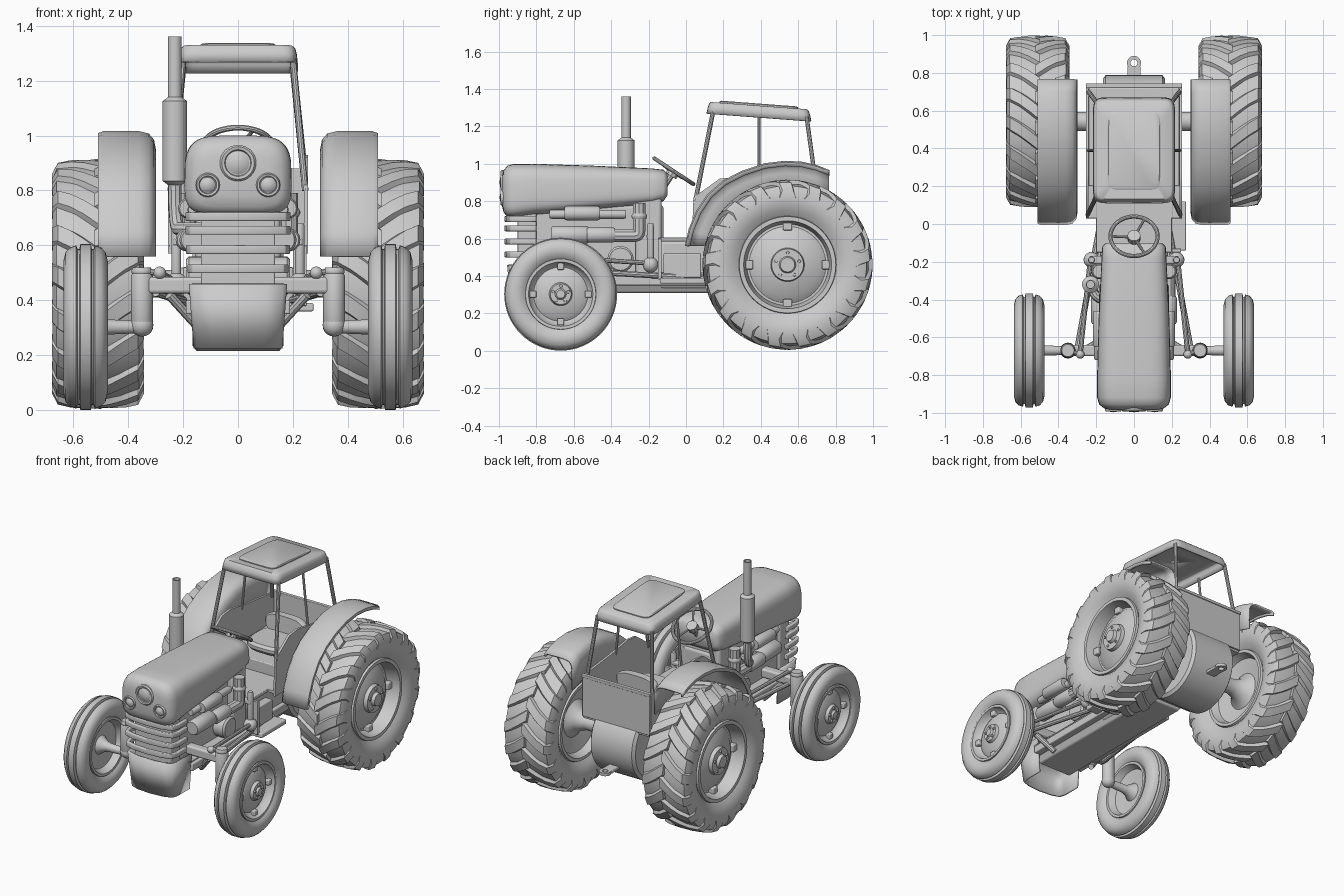
import bpy, bmesh, math
from mathutils import Vector

if "Cube" in bpy.data.objects:
    bpy.data.objects.remove(bpy.data.objects["Cube"])

def finish(name, mesh, mirror=False, bevel=0, solid=0, angle=35):
    if isinstance(mesh, bmesh.types.BMesh):
        bmesh.ops.remove_doubles(mesh, verts=mesh.verts, dist=1e-5)
        bmesh.ops.recalc_face_normals(mesh, faces=mesh.faces)
        me = bpy.data.meshes.new(name)
        mesh.to_mesh(me)
        mesh.free()
    else:
        me = mesh
    ob = bpy.data.objects.new(name, me)
    bpy.context.collection.objects.link(ob)
    bpy.ops.object.select_all(action='DESELECT')
    ob.select_set(True)
    bpy.context.view_layer.objects.active = ob
    bpy.ops.object.shade_smooth_by_angle(angle=math.radians(angle))
    if solid:
        m = ob.modifiers.new("thickness", 'SOLIDIFY')
        m.thickness = solid
        m.offset = 0
    if bevel:
        m = ob.modifiers.new("bevel", 'BEVEL')
        m.width, m.segments = bevel, 3
    if mirror:
        ob.modifiers.new("mirror", 'MIRROR')
    return ob

def skin(bm, rings, cyclic=True, caps=True):
    vs = [[bm.verts.new(p) for p in r] for r in rings]
    n = len(vs[0])
    for a, b in zip(vs, vs[1:]):
        for i in range(n if cyclic else n - 1):
            j = (i + 1) % n
            bm.faces.new((a[i], a[j], b[j], b[i]))
    if caps:
        bm.faces.new(vs[0])
        bm.faces.new(vs[-1])

def loft(name, rings, cyclic=True, caps=True, **kw):
    bm = bmesh.new()
    skin(bm, rings, cyclic, caps)
    return finish(name, bm, **kw)

def lathe(name, prof, o, axis=0, seg=48, caps=False, **kw):
    rings = []
    for a, r in prof:
        ring = []
        for k in range(seg):
            t = 2 * math.pi * k / seg
            p = Vector(o)
            p[axis] += a
            p[(axis + 1) % 3] += max(r, 1e-7) * math.cos(t)
            p[(axis + 2) % 3] += max(r, 1e-7) * math.sin(t)
            ring.append(p)
        rings.append(ring)
    return loft(name, rings, caps=caps, **kw)

def rod(name, o, axis, a, b, r, **kw):
    return lathe(name, [(a, 0), (a, r * .85), (a + .012, r), (b - .012, r), (b, r * .85), (b, 0)], o, axis, 24, **kw)

def ball(name, o, r, **kw):
    return lathe(name, [(-r * math.cos(i * math.pi / 10), r * math.sin(i * math.pi / 10)) for i in range(11)], o, 2, 20, **kw)

def box(name, lo, hi, bevel=.006, **kw):
    rings = [[(lo[0], lo[1], z), (hi[0], lo[1], z), (hi[0], hi[1], z), (lo[0], hi[1], z)] for z in (lo[2], hi[2])]
    return loft(name, rings, bevel=bevel, **kw)

def tube(name, pts, r, smooth=False, **kw):
    cu = bpy.data.curves.new(name, 'CURVE')
    cu.dimensions, cu.bevel_depth, cu.bevel_resolution, cu.use_fill_caps = '3D', r, 3, True
    s = cu.splines.new('NURBS' if smooth else 'POLY')
    s.points.add(len(pts) - 1)
    for p, c in zip(s.points, pts):
        p.co = (*c, 1)
    if smooth:
        s.order_u, s.use_endpoint_u, s.resolution_u = 3, True, 6
    tmp = bpy.data.objects.new("tmp", cu)
    bpy.context.collection.objects.link(tmp)
    dg = bpy.context.evaluated_depsgraph_get()
    me = bpy.data.meshes.new_from_object(tmp.evaluated_get(dg))
    bpy.data.objects.remove(tmp)
    return finish(name, me, **kw)

def oval(w, h, n, N=40):
    f = lambda v: math.copysign(abs(v) ** (2 / n), v)
    return [(w * f(math.cos(t)), h * f(math.sin(t))) for t in (2 * math.pi * (k + .5) / N for k in range(N))]

# rear wheels
RC = (.51, .543, .46)
half = [(.12, .25), (.15, .29), (.166, .34), (.165, .385), (.150, .422), (.08, .434)]
lathe("rear_tyre", half + [(-x, r) for x, r in reversed(half)], RC, seg=72, mirror=True)
lathe("rear_rim", [(.12, .262), (.142, .258), (.142, .235), (.10, .225), (.055, .218), (.055, .205), (.08, .17), (.10, .09), (.125, .085),
      (.125, .045), (.145, .038), (.145, 0)], RC, mirror=True)
lathe("rear_rim_back", [(-.12, .262), (-.14, .255), (-.14, .235), (-.09, .215), (-.07, .12), (-.11, .07), (-.17, .05), (-.26, .05), (-.36, .07)], RC, mirror=True)
bm = bmesh.new()
for side in (1, -1):
    for k in range(17):
        a0 = 2 * math.pi * (k + (.5 if side < 0 else 0)) / 17
        rings = []
        for x, top, base, da in [(-.012, .455, .42, 0), (.05, .454, .42, .11), (.10, .450, .41, .19), (.146, .441, .40, .25), (.168, .40, .36, .28)]:
            a = a0 - da
            rings.append([(RC[0] + side * x, RC[1] + r * math.cos(a + w), RC[2] + r * math.sin(a + w))
                          for r, w in ((base, -.12), (top, -.072), (top, .072), (base, .12))])
        skin(bm, rings)
finish("rear_tyre_lugs", bm, mirror=True, angle=30)

# front wheels
FC = (.555, -.67, .303)
half = [(.052, .183), (.072, .205), (.081, .24), (.073, .272), (.056, .29), (.034, .297), (.029, .284), (.023, .284), (.019, .302)]
lathe("front_tyre", half + [(-x, r) for x, r in reversed(half)], FC, seg=64, mirror=True)
lathe("front_rim", [(.05, .19), (.066, .188), (.066, .172), (.03, .16), (.018, .145), (.035, .12), (.046, .062), (.066, .055), (.066, .03),
      (.078, .022), (.078, 0)], FC, mirror=True)
lathe("front_rim_back", [(-.05, .19), (-.064, .186), (-.064, .17), (-.02, .15), (-.01, .06), (-.04, .04), (-.07, .028), (-.21, .022)], FC, mirror=True)

# rim tabs and wheel bolts
for nm, c, r, x, s, hub, hx in (("rear", RC, .208, .07, .024, .065, .125), ("front", FC, .148, .03, .018, .042, .066)):
    for k in range(4):
        t = k * math.pi / 2
        y, z = c[1] + r * math.cos(t), c[2] + r * math.sin(t)
        box(nm + "_rim_tab", (c[0] + x - .03, y - s, z - s), (c[0] + x + .02, y + s, z + s), mirror=True)
    for k in range(5):
        t = k * math.tau / 5 + .3
        rod(nm + "_wheel_bolt", (c[0], c[1] + hub * math.cos(t), c[2] + hub * math.sin(t)), 0, hx - .015, hx + .008, .009, mirror=True)

# hood with rounded nose
rings = []
for y, w, zb, zt in [(-.985, .125, .78, .93), (-.975, .16, .74, .965), (-.955, .185, .715, .99), (-.92, .195, .71, 1.0), (-.82, .196, .725, 1.0),
                     (-.5, .188, .755, .99), (-.18, .172, .785, .975), (-.12, .168, .80, .968), (-.10, .15, .83, .95)]:
    ring = []
    for x, z in oval(w, (zt - zb) / 2, 4.6):
        ring.append((x * (1 - .12 * max(0, z / (zt - zb) * 2) ** 2), y, (zb + zt) / 2 + z))
    rings.append(ring)
loft("hood", rings, angle=50)
for x, z, r in ((0, .90, .066), (.11, .82, .044), (-.11, .82, .044)):
    lathe("headlight", [(.06, r), (-.008, r), (-.016, r * .9), (-.014, r * .74), (-.006, r * .68), (-.017, r * .4), (-.02, 0)], (x, -.977, z), 1, 32)

# grille bars, radiator and lower nose shell
def u_path(w, y0, yf):
    q = [(w, y0), (w, yf + .06), (w * .93, yf + .025), (w * .6, yf + .008), (0, yf)]
    return q + [(-x, y) for x, y in reversed(q[:-1])]
for z, w in ((.705, .18), (.655, .18), (.585, .178), (.515, .172)):
    loft("grille_bar", [[(x, y, z + d) for x, y in u_path(w, -.80, -.958)] for d in (-.016, .016)], False, False, solid=.024, bevel=.005)
box("radiator", (-.135, -.90, .42), (.135, -.80, .76))
loft("lower_nose", [[(x, y, z) for x, y in u_path(w, -.74, yf)] for z, w, yf in ((.225, .155, -.925), (.46, .172, -.95))], False, False, solid=.014)

# engine, belly, gearbox and rear drum
box("engine_block", (-.11, -.82, .36), (.11, -.12, .78), .02)
loft("belly", [[(x * w, y, z) for x, y in ((-1, -.78), (1, -.78), (1, .30), (-1, .30))] for w, z in ((.12, .31), (.18, .42))], bevel=.01)
box("frame_rail", (.14, -.75, .35), (.19, .12, .40), mirror=True)
box("dash_cowl", (-.155, -.27, .40), (.155, -.13, .86), .02)
box("gearbox", (-.15, -.15, .33), (.15, .35, .60), .03)
lathe("axle_drum", [(-.165, 0), (-.165, .225), (-.15, .245), (.15, .245), (.165, .225), (.165, 0)], (0, .543, .46), 0, 64)
rod("rear_axle", (0, RC[1], RC[2]), 0, -.46, .46, .05)
box("hitch_plate", (-.035, .70, .325), (.035, .835, .345), .004)
lathe("hitch_eye", [(-.01, .018), (-.01, .037), (.01, .037), (.01, .018), (-.01, .018)], (0, .853, .335), 2, 24)

# engine fittings on both sides
rod("filter", (.18, 0, .735), 1, -.65, -.46, .038, mirror=True)
rod("upper_pipe", (.16, 0, .73), 1, -.73, -.32, .024, mirror=True)
rod("starter", (.165, 0, .62), 1, -.72, -.52, .048, mirror=True)
rod("lower_canister", (.185, 0, .62), 1, -.53, -.38, .042, mirror=True)
tube("elbow_pipe", [(.185, -.42, .615), (.185, -.30, .615), (.185, -.25, .615), (.185, -.25, .67), (.185, -.25, .79)], .034, True, mirror=True)
rod("elbow_collar", (.185, -.25, 0), 2, .705, .735, .042, mirror=True)
rod("pulley", (0, -.35, .49), 0, .08, .19, .07, mirror=True)
ball("brake_joint", (.225, -.19, .46), .042, mirror=True)
rod("brake_post", (.225, -.19, 0), 2, .46, .68, .018, mirror=True)
box("post_bracket", (.14, -.21, .60), (.235, -.17, .625), mirror=True)

# exhaust stack
EX = (-.23, -.32, 0)
lathe("exhaust", [(.79, .02), (.82, .025), (.835, .045), (1.125, .045), (1.14, .025), (1.36, .025), (1.36, .019), (1.25, .019)], EX, 2, 28)
tube("exhaust_pipe", [(-.10, -.42, .66), (-.20, -.40, .66), (-.23, -.32, .66), (-.23, -.32, .83)], .025, True)

# front axle, knuckles and steering rods
box("axle_beam", (-.37, -.70, .425), (.37, -.64, .485), .012)
rod("knuckle", (.35, -.67, 0), 2, .29, .50, .04, mirror=True)
ball("knuckle_end", (.35, -.67, .31), .042, mirror=True)
rod("knuckle_cap", (.35, -.67, 0), 2, .49, .52, .038, mirror=True)
rod("stub_axle", (0, -.67, .303), 0, .34, .50, .024, mirror=True)
tube("drag_link", [(.285, -.69, .50), (.235, -.22, .47)], .013, mirror=True)
tube("radius_rod", [(.30, -.66, .43), (.17, .05, .39)], .016, mirror=True)
ball("link_joint", (.285, -.69, .50), .023, mirror=True)
tube("steering_arm", [(.35, -.67, .507), (.285, -.69, .50)], .012, mirror=True)
tube("axle_brace", [(.25, -.66, .42), (.15, -.60, .31)], .018, mirror=True)

# steering wheel and column
d = Vector((0, .55, .835)).normalized()
u = Vector((0, .835, -.55)).normalized()
c = Vector((0, -.065, .96))
ring = [c + .125 * (math.cos(t) * Vector((1, 0, 0)) + math.sin(t) * u) for t in (k * math.tau / 40 for k in range(41))]
tube("steering_wheel", ring, .011)
tube("steering_column", [c + d * .005, c - d * .2], .018)
tube("steering_hub", [c + d * .008, c - d * .03], .035)
for k in range(3):
    tube("steering_spoke", [c - d * .01, ring[(k * 13 + 7) % 40]], .007)

# cab floor, walls, steps
box("cab_floor", (-.25, .03, .585), (.25, .73, .605), .004)
box("foot_plate", (-.20, -.15, .585), (.20, .05, .605), .004)
box("step", (.15, -.14, .36), (.275, .12, .39))
box("step_box", (.14, -.12, .39), (.20, .08, .52), mirror=True)
box("step_post", (.20, -.15, .38), (.25, -.13, .60), .003)
side = [(.03, .57), (.04, .82), (.18, .92), (.27, .93), (.45, .90), (.735, .87), (.735, .60)]
loft("cab_side", [[(x, y, z) for y, z in side] for x in (.24, .255)], mirror=True)
box("cab_back", (-.25, .72, .60), (.25, .74, .87), .004)
box("cab_back_rim", (-.255, .72, .86), (.255, .745, .88), .004)
box("seat_riser", (-.24, .20, .60), (.24, .72, .68))

# seat
for nm, w, h, lo, hi in (("seat_pedestal", .10, .10, .66, .71), ("seat_cushion", .16, .15, .70, .755)):
    loft(nm, [[(x * s, .40 + y * s, z) for x, y in oval(w, h, 3)] for s, z in ((.9, lo), (1, lo + .02), (1, hi - .015), (.88, hi))])
loft("seat_back", [[(x * s, y + .06 * (z - .74), .80 + z) for x, z in oval(.15, .06, 3)] for s, y in ((.9, .53), (1, .545), (1, .565), (.9, .58))])

# fenders
path = [(0, .56), (.02, .65), (.06, .745), (.12, .835), (.20, .905), (.30, .957), (.42, .997), (.53, 1.01), (.62, 1.005), (.70, .987), (.765, .96)]
rings = []
for y, z in path:
    n = Vector((0, RC[1] - y, RC[2] - z)).normalized()
    if y == 0:
        n = Vector((0, 1, 0))
    if y > .7:
        n = Vector((0, 0, -1))
    rings.append([Vector((x, y, z)) + n * k for x, k in ((.503, .022), (.505, .005), (.49, 0), (.36, 0), (.328, .008), (.311, .028), (.305, .06), (.305, .19))])
loft("fender", rings, False, False, mirror=True, solid=.012, angle=50)

# canopy roof and posts
def roof_ring(w, h, n, z):
    return [(x, .39 + y, z - .075 * (.39 + y - .11)) for x, y in oval(w, h, n)]
loft("roof", [roof_ring(.212 * s, .275 * t, 12, z) for s, t, z in ((1, 1, 1.268), (.985, .975, 1.30), (.965, .95, 1.32), (.93, .93, 1.326), (.5, .5, 1.326), (.01, .01, 1.326))],
     caps=False, solid=.012, angle=45)
loft("roof_panel", [roof_ring(.14 * s, .21 * s, 8, z) for s, z in ((1, 1.325), (1, 1.338), (.96, 1.343))])
for nm, a, b, r in (("front_post", (.245, .05, .80), (.20, .145, 1.28), .012), ("rear_post", (.24, .70, .85), (.20, .645, 1.25), .012),
                    ("middle_post", (.245, .39, .88), (.205, .39, 1.26), .008)):
    tube(nm, [a, b], r, mirror=True)
